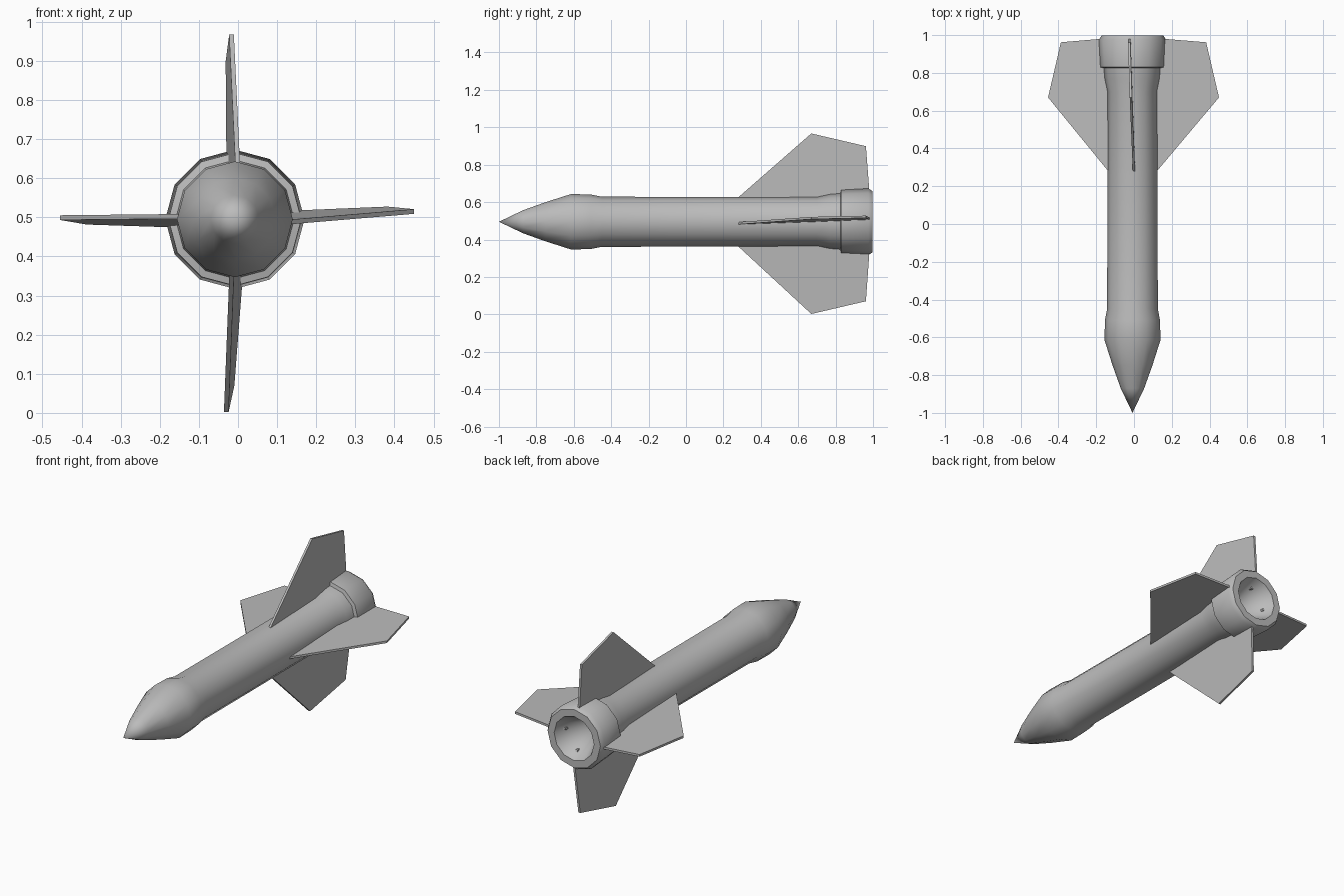
import bpy
import bmesh
from math import cos, sin, radians
from mathutils import Matrix, Vector

SIDES = 12
AXIS = Vector((-0.008, 0, 0.495))   # the long axis runs along y through here

cube = bpy.data.objects.get("Cube")
if cube:
    bpy.data.objects.remove(cube, do_unlink=True)

grey = bpy.data.materials.new("plain grey")
grey.use_nodes = True
COLOUR = (0.5, 0.5, 0.5, 1)
grey.diffuse_color = COLOUR
grey.node_tree.nodes["Principled BSDF"].inputs["Base Color"].default_value = COLOUR


def finish(name, bm, smooth):
    mesh = bpy.data.meshes.new(name)
    bm.to_mesh(mesh)
    bm.free()
    mesh.materials.append(grey)
    obj = bpy.data.objects.new(name, mesh)
    bpy.context.collection.objects.link(obj)
    if smooth:
        bpy.ops.object.select_all(action='DESELECT')
        obj.select_set(True)
        bpy.context.view_layer.objects.active = obj
        bpy.ops.object.shade_smooth_by_angle(angle=radians(38))
    return obj


def lathe(name, profile):
    """Spin (y, radius) pairs around the long axis."""
    bm = bmesh.new()
    rings = []
    for y, r in profile:
        angles = [radians(360 / SIDES * i) for i in range(SIDES)]
        rings.append([bm.verts.new(AXIS + Vector((r * cos(a), y, r * sin(a)))) for a in angles])
    for low, high in zip(rings, rings[1:]):
        for i in range(SIDES):
            k = (i + 1) % SIDES
            bm.faces.new((low[i], high[i], high[k], low[k]))
    bmesh.ops.remove_doubles(bm, verts=bm.verts[:], dist=1e-5)
    return finish(name, bm, True)


def fin(name, angle, reach, lean):
    """Thin slightly skewed plate, drawn along +x and turned about the long axis."""
    outline = [(0.10, 0.245), (0.458 + reach, 0.67), (0.39 + reach, 0.962),
               (0.17, 0.98), (0.085, 0.95)]
    half = 0.006
    turn = Matrix.Rotation(radians(-angle), 4, 'Y')
    bm = bmesh.new()
    sides = []
    for t in (-half, half):
        sides.append([bm.verts.new(AXIS + turn @ Vector(
            (r, y, t - 0.008 + 0.033 * (y - 0.27) + lean * (r - 0.13)))) for r, y in outline])
    bottom, top = sides
    bm.faces.new(bottom[::-1])
    bm.faces.new(top)
    for i in range(len(outline)):
        k = (i + 1) % len(outline)
        bm.faces.new((bottom[i], bottom[k], top[k], top[i]))
    bmesh.ops.recalc_face_normals(bm, faces=bm.faces[:])
    return finish(name, bm, False)


# Pointed nose with its wide shoulder, running into the slim body and rear flare
lathe("fuselage", [(-1, 0), (-0.87, 0.062), (-0.75, 0.105), (-0.615, 0.148), (-0.51, 0.146),
                   (-0.45, 0.134), (0.70, 0.132), (0.77, 0.147), (0.83, 0.152)])

# Tail collar with a hollow conical exhaust
lathe("tail_collar", [(0.825, 0.150), (0.83, 0.170), (0.975, 0.178), (0.998, 0.163),
                      (0.998, 0.123), (0.76, 0)])

# Four fins
fin("left_fin", 0, 0.0, 0.045)
fin("top_fin", 90, 0.014, 0.01)
fin("right_fin", 180, -0.011, -0.03)
fin("bottom_fin", 270, 0.035, -0.075)
